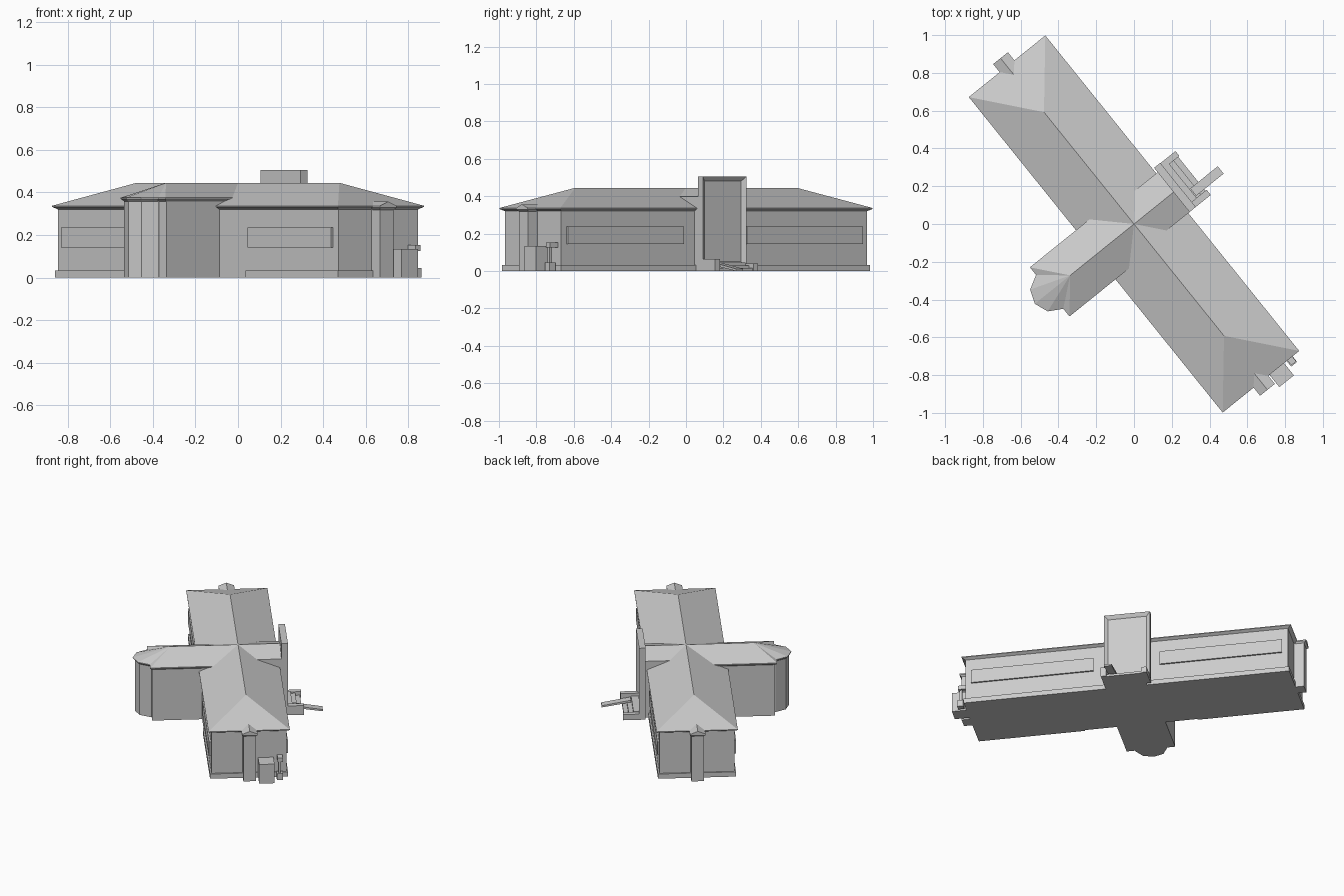
import bpy, bmesh
from mathutils import Matrix, Vector

if "Cube" in bpy.data.objects:
    bpy.data.objects.remove(bpy.data.objects["Cube"])

# Local frame: x along the long hall, y across it; turned in plan
U, V = Vector((0.627, -0.779, 0)), Vector((0.779, 0.627, 0))
TURN = Matrix((U, V, Vector((0, 0, 1)))).transposed().to_4x4()


def finish(name, bm):
    bmesh.ops.recalc_face_normals(bm, faces=bm.faces)
    bm.transform(TURN)
    me = bpy.data.meshes.new(name)
    bm.to_mesh(me)
    bm.free()
    ob = bpy.data.objects.new(name, me)
    bpy.context.collection.objects.link(ob)
    return ob


def hull(name, pts):
    bm = bmesh.new()
    vs = [bm.verts.new(p) for p in pts]
    r = bmesh.ops.convex_hull(bm, input=vs)
    loose = [v for v in bm.verts if not v.link_faces]
    bmesh.ops.delete(bm, geom=loose, context='VERTS')
    bmesh.ops.dissolve_limit(bm, angle_limit=0.01, verts=bm.verts, edges=bm.edges)
    return finish(name, bm)


def prism(name, outline, z0, z1):
    return hull(name, [(x, y, z) for x, y in outline for z in (z0, z1)])


def box(name, x0, x1, y0, y1, z0, z1):
    return prism(name, [(x0, y0), (x1, y0), (x1, y1), (x0, y1)], z0, z1)


def rect(hx, hy, z):
    return [(sx * hx, sy * hy, z) for sx in (-1, 1) for sy in (-1, 1)]


# Main hall: walls, hipped roof with sloped soffit
box("hall_walls", -1.05, 1.05, -0.24, 0.24, 0, 0.325)
hull("hall_roof", rect(1.05, 0.24, 0.32) + rect(1.072, 0.26, 0.332)
     + rect(1.072, 0.26, 0.337) + [(-0.76, 0, 0.445), (0.76, 0, 0.445)])

# Plinth strips and long windows
for s, side in ((-1, "west"), (1, "east")):
    a, b = sorted((s * 0.367, s * 1.06))
    box("plinth_front_" + side, a, b, -0.25, -0.23, 0, 0.033)
    a, b = sorted((s * 0.13, s * 1.06))
    box("plinth_back_" + side, a, b, 0.23, 0.25, 0, 0.033)
    a, b = sorted((s * 1.03, s * 1.06))
    box("plinth_end_" + side, a, b, -0.25, 0.25, 0, 0.033)
    a, b = sorted((s * 0.386, s * 1.012))
    box("window_front_" + side, a, b, -0.253, -0.235, 0.14, 0.235)
    a, b = sorted((s * 0.215, s * 1.012))
    box("window_back_" + side, a, b, 0.235, 0.251, 0.145, 0.238)

# Front wing: walls, bowed end, hipped roof and fan roof over the bow
box("wing_walls", -0.158, 0.158, -0.56, 0, 0, 0.365)
bow = [(-0.115, -0.55), (-0.115, -0.573), (-0.074, -0.646), (0, -0.674),
       (0.074, -0.646), (0.115, -0.573), (0.115, -0.55)]
bow_in = [(x * 0.9, -0.5 + (y + 0.5) * 0.92) for x, y in bow]
prism("bow_walls", bow_in, 0, 0.365)
hull("wing_roof", [(s * 0.167, y, z) for s in (-1, 1) for y in (-0.573, -0.165)
                   for z in (0.369, 0.375)]
     + [(s * 0.157, y, 0.358) for s in (-1, 1) for y in (-0.56, -0.165)]
     + [(0, 0, 0.445), (0, -0.434, 0.445)])
hull("bow_roof", [(x, y, z) for x, y in bow[1:-1] for z in (0.37, 0.375)]
     + [(x, y, 0.358) for x, y in bow_in[1:-1]] + [(0, -0.434, 0.445)])

# Back wing with shallow gable
box("entry_walls", -0.134, 0.134, 0.0, 0.275, 0, 0.34)
hull("entry_roof", [(s * 0.135, y, z) for s in (-1, 1)
                    for y, z in ((0.108, 0.398), (0.108, 0.335), (0.275, 0.398), (0.275, 0.335))]
     + [(0, 0, 0.445), (0, 0.275, 0.445)])

# Tall entry slab with doubly recessed panel
bm = bmesh.new()
bmesh.ops.create_cube(bm, size=1, matrix=Matrix.Translation((-0.015, 0.29, 0.265))
                      @ Matrix.Diagonal((0.3, 0.042, 0.48, 1)))
face = max(bm.faces, key=lambda f: f.calc_center_median().y)
for inset, push in ((0.023, 0.01), (0.012, 0.006)):
    bmesh.ops.inset_region(bm, faces=[face], thickness=inset)
    for v in face.verts:
        v.co.y -= push
finish("entry_slab", bm)

# Stoop: cheek walls, steps and ramp
box("stoop_cheek_west", -0.163, -0.13, 0.27, 0.413, 0, 0.04)
box("stoop_cheek_east", 0.1, 0.135, 0.27, 0.413, 0, 0.065)
for i, (y, z) in enumerate(((0.345, 0.045), (0.375, 0.03), (0.405, 0.015))):
    box("step_%d" % i, -0.13, 0.1, 0.27, y, 0, z)
hull("ramp", [(x, y, z) for x in (0.04, 0.09)
              for y, z in ((0.35, 0.045), (0.35, 0.03), (0.537, 0.012), (0.537, 0))])

# Gabled bays at both ends
for s, side in ((-1, "west"), (1, "east")):
    a, b = sorted((s * 1.0, s * 1.115))
    box("bay_walls_" + side, a, b, -0.04, 0.04, 0, 0.33)
    hull("bay_roof_" + side,
         [(s * x, y, z) for x in (1.06, 1.127) for y in (-0.05, 0.05) for z in (0.328, 0.337)]
         + [(s * x, y, 0.318) for x in (1.06, 1.115) for y in (-0.04, 0.04)]
         + [(s * 1.01, 0, 0.357), (s * 1.127, 0, 0.357)])

# Utility box and small standpipe by the east end
box("utility_box", 1.04, 1.155, 0.058, 0.157, 0, 0.135)
for name, x0, x1, y0, y1, z0, z1 in (
        ("pipe_foot", 1.07, 1.11, 0.175, 0.215, 0, 0.045),
        ("pipe_stem", 1.08, 1.098, 0.185, 0.2, 0.045, 0.13),
        ("pipe_head", 1.045, 1.105, 0.18, 0.213, 0.125, 0.152)):
    box(name, x0, x1, y0, y1, z0, z1)
